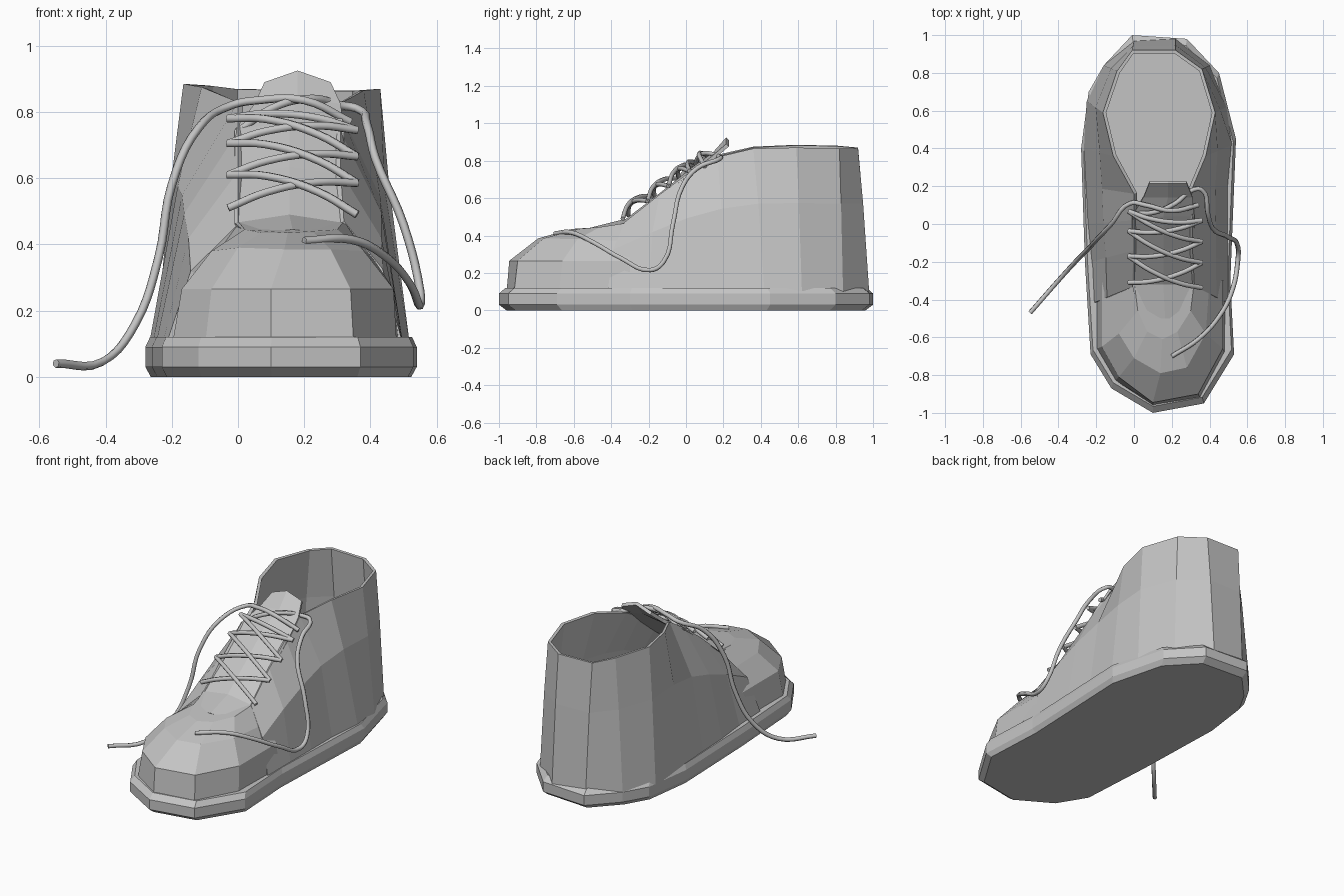
import bpy
import bmesh
from mathutils import Vector

default_cube = bpy.data.objects.get("Cube")
if default_cube:
    bpy.data.objects.remove(default_cube, do_unlink=True)

grey = bpy.data.materials.new("plain_grey")
grey.use_nodes = True
grey.diffuse_color = (0.55, 0.55, 0.55, 1)
grey.node_tree.nodes["Principled BSDF"].inputs["Base Color"].default_value = grey.diffuse_color


def loft(name, rows, closed=False, flip=False, cap_first=False, cap_last=False, thickness=0):
    """Skin flat faces between rows of points, optionally capped or thickened."""
    bm = bmesh.new()
    rings = [[bm.verts.new(p) for p in row] for row in rows]
    count = len(rings[0])
    for low, high in zip(rings, rings[1:]):
        for i in range(count if closed else count - 1):
            j = (i + 1) % count
            quad = [low[i], low[j], high[j], high[i]]
            bm.faces.new(quad[::-1] if flip else quad)
    if cap_first:
        bm.faces.new(rings[0][::-1])
    if cap_last:
        bm.faces.new(rings[-1])
    mesh = bpy.data.meshes.new(name)
    bm.to_mesh(mesh)
    bm.free()
    mesh.materials.append(grey)
    obj = bpy.data.objects.new(name, mesh)
    bpy.context.collection.objects.link(obj)
    if thickness:
        solid = obj.modifiers.new("thickness", 'SOLIDIFY')
        solid.thickness = thickness
        solid.offset = -1
    return obj


def lace(name, points, radius=0.013):
    """Round cord through the given points."""
    curve = bpy.data.curves.new(name, 'CURVE')
    curve.dimensions = '3D'
    curve.bevel_depth = radius
    curve.bevel_resolution = 1
    curve.resolution_u = 5
    curve.use_fill_caps = True
    spline = curve.splines.new('BEZIER')
    spline.bezier_points.add(len(points) - 1)
    for knot, p in zip(spline.bezier_points, points):
        knot.co = p
        knot.handle_left_type = knot.handle_right_type = 'AUTO'
    curve.materials.append(grey)
    obj = bpy.data.objects.new(name, curve)
    bpy.context.collection.objects.link(obj)
    return obj


# Sole: chamfered slab on an angular footprint
footprint = [(.1, -1), (.37, -.95), (.53, -.69), (.51, -.3), (.54, .45), (.45, .8), (.28, .98),
             (-.01, 1), (-.16, .84), (-.24, .7), (-.28, .4), (-.26, -.2), (-.23, -.69), (-.12, -.87)]
sole_rows = []
for z, scale in ((0, .96), (.03, 1), (.09, 1), (.12, .965)):
    sole_rows.append([(.13 + (x - .13) * scale, y * scale, z) for x, y in footprint])
loft("sole", sole_rows, closed=True, cap_first=True, cap_last=True)

# Ankle and side wall: bottom x, y then top x, y, z, from one lace edge round the heel to the other
wall = [
    (-.22, -.42, 0, -.33, .46), (-.23, -.2, 0, -.14, .62), (-.25, 0, 0, .02, .74),
    (-.26, .2, 0, .16, .83), (-.27, .4, -.11, .36, .875), (-.25, .65, -.165, .59, .885),
    (-.16, .84, -.09, .81, .88), (0, .97, -.01, .92, .87), (.22, .98, .22, .92, .865),
    (.4, .84, .36, .82, .865), (.49, .62, .43, .59, .87), (.52, .42, .38, .36, .865),
    (.5, .2, .3, .17, .82), (.5, 0, .31, .02, .74), (.5, -.2, .31, -.14, .62),
    (.5, -.42, .32, -.33, .47)]
bottoms, middles, tops = [], [], []
for bx, by, tx, ty, tz in wall:
    low, high = Vector((bx, by, .09)), Vector((tx, ty, tz))
    middle = low.lerp(high, .35 if by < .3 else .55)
    middle.z = low.z + (high.z - low.z) * .62
    bottoms.append(low)
    middles.append(middle)
    tops.append(high)
loft("ankle_wall", [bottoms, middles, tops], flip=True, thickness=.018)

# Toe cap: faceted shell rising in steps to a flat vamp
toe_base = [(-.2, -.3), (-.2, -.66), (-.1, -.83), (.1, -.96), (.35, -.92), (.48, -.68), (.49, -.3)]
toe_mid = [(-.17, -.3), (-.17, -.65), (-.08, -.81), (.1, -.945), (.34, -.9), (.47, -.66), (.47, -.3)]
toe_shoulder = [(-.08, -.3, .37), (-.08, -.58, .38), (0, -.71, .39), (.14, -.79, .385),
                (.28, -.76, .385), (.38, -.58, .38), (.4, -.3, .37)]
toe_top = [(0, -.3, .47), (.02, -.46, .445), (.07, -.57, .435), (.15, -.61, .435),
           (.23, -.57, .435), (.3, -.46, .445), (.32, -.3, .47)]
loft("toe_cap", [[(x, y, .09) for x, y in toe_base], [(x, y, .265) for x, y in toe_mid],
                 toe_shoulder, toe_top], cap_last=True)

# Tongue: crowned strip under the laces, ending in a raised tab
tongue_rows = []
for left, right, y, z, crown in ((.03, .3, -.5, .43, .015), (-.01, .32, -.32, .465, .025),
                                 (-.01, .32, -.13, .61, .025), (-.01, .32, .04, .745, .025),
                                 (.05, .31, .14, .825, .015), (.08, .28, .215, .89, .035)):
    tongue_rows.append([(left, y, z), ((left + right) / 2, y, z + crown), (right, y, z)])
loft("tongue", tongue_rows, thickness=.02)

# Criss-cross laces between the two rows of eyelets
left_heights = (.51, .61, .705, .78)
right_heights = (.49, .585, .665, .745)


def eyelet(x, z):
    return Vector((x, -.31 + (z - .51) * 1.4, z))


pairs = [(0, 1), (1, 0), (1, 2), (2, 1), (2, 3), (3, 2), (3, 3)]
for n, (a, b) in enumerate(pairs):
    start, end = eyelet(-.03, left_heights[a]), eyelet(.36, right_heights[b])
    lift = Vector((0, -.03, .03 + .008 * (n % 2)))
    lace(f"cross_lace_{n + 1}", [start, start.lerp(end, .3) + lift * .85,
                                 start.lerp(end, .7) + lift * .85, end])

# Loose lace ends
lace("right_loose_lace", [(.34, .1, .77), (.2, .07, .835), (.06, .1, .835), (-.02, .11, .82),
                          (-.12, 0, .75), (-.2, -.085, .58), (-.24, -.13, .36), (-.31, -.2, .16),
                          (-.41, -.31, .045), (-.55, -.47, .04)])
lace("left_loose_lace", [(0, .06, .74), (.1, .06, .81), (.22, .11, .84), (.31, .18, .82),
                         (.36, .18, .81), (.39, .06, .76), (.415, -.02, .66), (.5, -.07, .46),
                         (.55, -.12, .26), (.55, -.19, .215), (.52, -.35, .28),
                         (.45, -.49, .36), (.34, -.61, .415), (.2, -.7, .41)])
